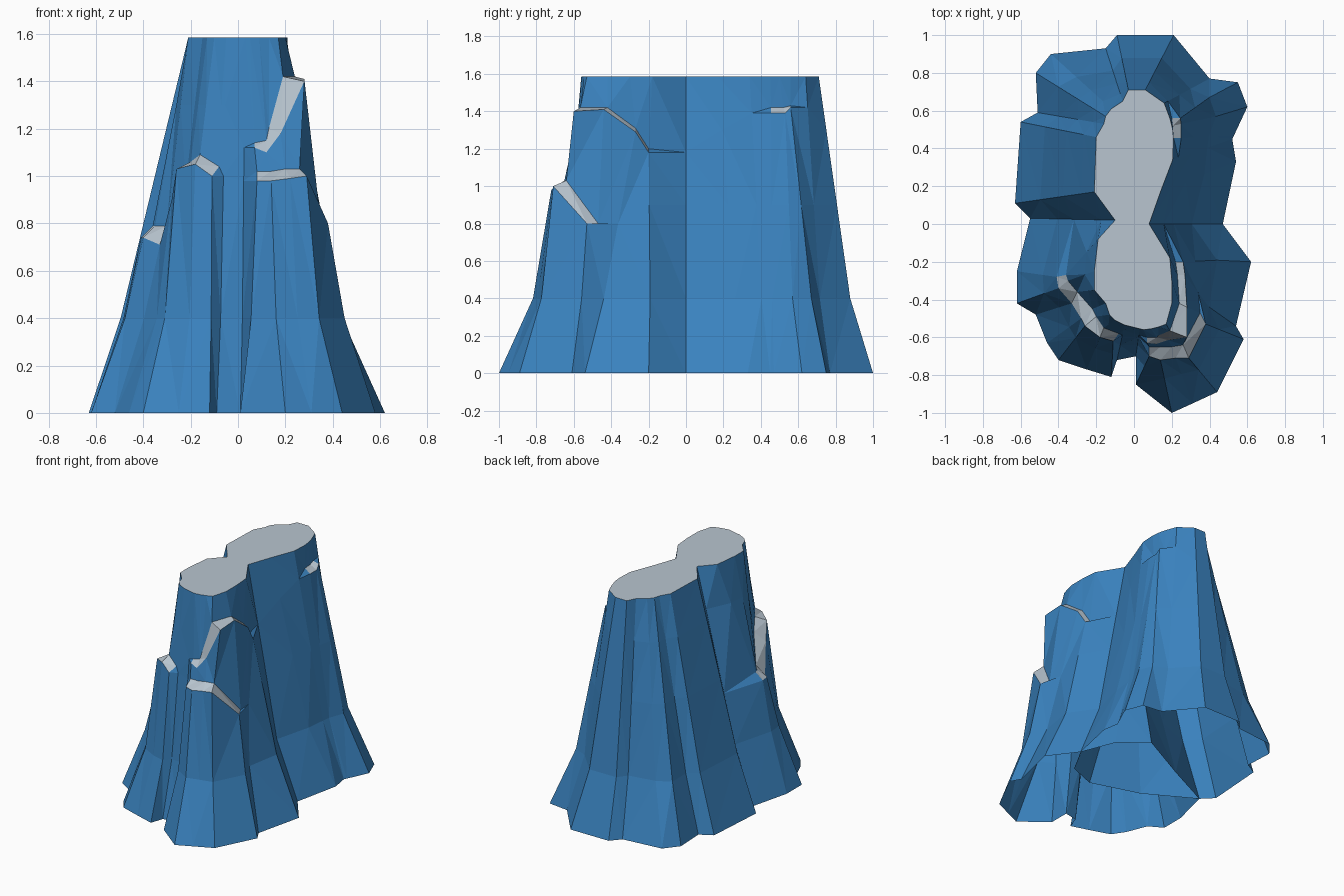
import bpy, bmesh
from mathutils import Vector

TOP_Z, MID_Z = 1.585, 0.4

# Vertical ribs, counter-clockwise from the right waist: foot x, y, rim x, y
RIBS = [
    (.47, 0, .08, 0), (.54, .33, .14, .17), (.52, .45, .205, .34), (.53, .47, .21, .45),
    (.60, .62, .205, .50), (.55, .75, .19, .56), (.40, .77, .16, .64), (.21, 1, .06, .71),
    (-.09, 1, -.03, .71), (-.15, .93, -.06, .65), (-.44, .9, -.12, .61), (-.52, .8, -.15, .57),
    (-.51, .59, -.16, .53), (-.60, .54, -.20, .46), (-.63, .11, -.21, .17), (-.55, .03, -.10, .02),
    (-.62, -.25, -.19, -.08), (-.62, -.42, -.21, -.25), (-.52, -.48, -.21, -.35), (-.46, -.63, -.15, -.42),
    (-.40, -.72, -.13, -.48), (-.25, -.77, -.1, -.51), (-.12, -.81, -.06, -.53), (-.09, -.72, -.05, -.535),
    (.01, -.70, .03, -.555), (.01, -.85, .05, -.56), (.2, -1, .09, -.555), (.31, -.95, .13, -.545),
    (.44, -.89, .17, -.53), (.58, -.61, .2, -.42), (.54, -.54, .2, -.3), (.62, -.2, .19, -.18),
]
# Inner walls where the two towers overlap
BACK_INNER = [(-.2, -.17, -.04, -.03), (.157, -.28, .02, -.05), (.36, -.2, .06, -.03)]
FRONT_INNER = [(.37, .25, .07, .04), (.18, .4, .03, .06), (-.2, .2, -.05, .05)]

# Ledges by rib number: outer x, y, z then inner x, y, z
LOW = {
    16: (-.41, -.28, .74, -.36, -.27, .79), 17: (-.40, -.34, .74, -.35, -.30, .79),
    18: (-.33, -.42, .71, -.30, -.36, .79), 19: (-.28, -.50, .90, -.22, -.45, .97),
    20: (-.26, -.54, 1.03, -.20, -.49, 1.06), 21: (-.18, -.60, 1.05, -.16, -.55, 1.09),
    22: (-.11, -.62, 1.0, -.08, -.58, 1.04), 25: (.08, -.70, .98, .08, -.65, 1.02),
    26: (.14, -.72, .98, .14, -.65, 1.02), 27: (.22, -.71, .99, .20, -.65, 1.03),
    28: (.29, -.71, 1.0, .26, -.64, 1.03), 29: (.38, -.53, .80, .35, -.47, .80),
}
HIGH = {
    3: (.25, .455, 1.39, .21, .455, 1.42), 4: (.25, .53, 1.39, .205, .52, 1.42),
    5: (.245, .56, 1.42, .20, .56, 1.43),
    25: (.07, -.63, 1.12, .07, -.60, 1.14), 26: (.12, -.635, 1.10, .12, -.60, 1.15),
    27: (.18, -.615, 1.18, .13, -.59, 1.20), 28: (.28, -.60, 1.40, .19, -.565, 1.42),
    29: (.28, -.44, 1.41, .24, -.42, 1.42), 30: (.27, -.27, 1.29, .23, -.27, 1.31),
    31: (.26, -.20, 1.18, .22, -.20, 1.20),
}


def material(name, rgb):
    m = bpy.data.materials.new(name)
    m.diffuse_color = (*rgb, 1)
    return m


BLUE = material("blue rock", (.042, .225, .52))
GREY = material("pale grey top", (.48, .56, .63))


def at_height(a, b, z):
    return a.lerp(b, (z - a.z) / (b.z - a.z))


def neighbour_z(i, ledges, default):
    """Height of the ledge that ends beside rib i."""
    for j in ((i + 1) % 32, (i - 1) % 32):
        if i < 32 and j in ledges:
            return ledges[j][2]
    return default


def rib_points(i, rib):
    """Seven points up one rib: foot, flare, low ledge, high ledge, rim."""
    bx, by, tx, ty = rib
    foot, rim = Vector((bx, by, 0)), Vector((tx, ty, TOP_Z))
    low, high = LOW.get(i), HIGH.get(i)
    if low:
        mid = foot.lerp(Vector(low[:3]), .65)
    else:
        mid = foot.lerp(rim, .32 if bx < -.5 else .42)
    mid.z = MID_Z
    hi = [Vector(high[:3]), Vector(high[3:])] if high else None
    if low:
        lo = [Vector(low[:3]), Vector(low[3:])]
    else:
        lo = [at_height(mid, hi[0] if hi else rim, neighbour_z(i, LOW, .9))] * 2
    if not hi:
        hi = [at_height(lo[1], rim, neighbour_z(i, HIGH, 1.3))] * 2
    return [foot, mid, *lo, *hi, rim]


def tower(name, ids, inner):
    """Rock skin, open underneath, with grey ledges and a flat grey summit."""
    ribs = [(i, RIBS[i]) for i in ids] + [(100 + k, r) for k, r in enumerate(inner)]
    bm = bmesh.new()
    grid = [[bm.verts.new(p) for p in rib_points(i, r)] for i, r in ribs]
    n = len(ribs)
    for a in range(n):
        b = (a + 1) % n
        for r in range(6):
            f = bm.faces.new((grid[a][r], grid[b][r], grid[b][r + 1], grid[a][r + 1]))
            ledge = {2: LOW, 4: HIGH}.get(r, {})
            f.material_index = int(ribs[a][0] in ledge and ribs[b][0] in ledge)
    bm.faces.new([g[6] for g in grid]).material_index = 1
    bmesh.ops.remove_doubles(bm, verts=bm.verts, dist=1e-4)
    bmesh.ops.triangulate(bm, faces=[f for f in bm.faces if len(f.verts) > 3])
    mesh = bpy.data.meshes.new(name)
    bm.to_mesh(mesh)
    bm.free()
    mesh.materials.append(BLUE)
    mesh.materials.append(GREY)
    bpy.context.collection.objects.link(bpy.data.objects.new(name, mesh))


tower("back_tower", list(range(16)), BACK_INNER)
tower("front_tower", list(range(15, 32)) + [0], FRONT_INNER)
